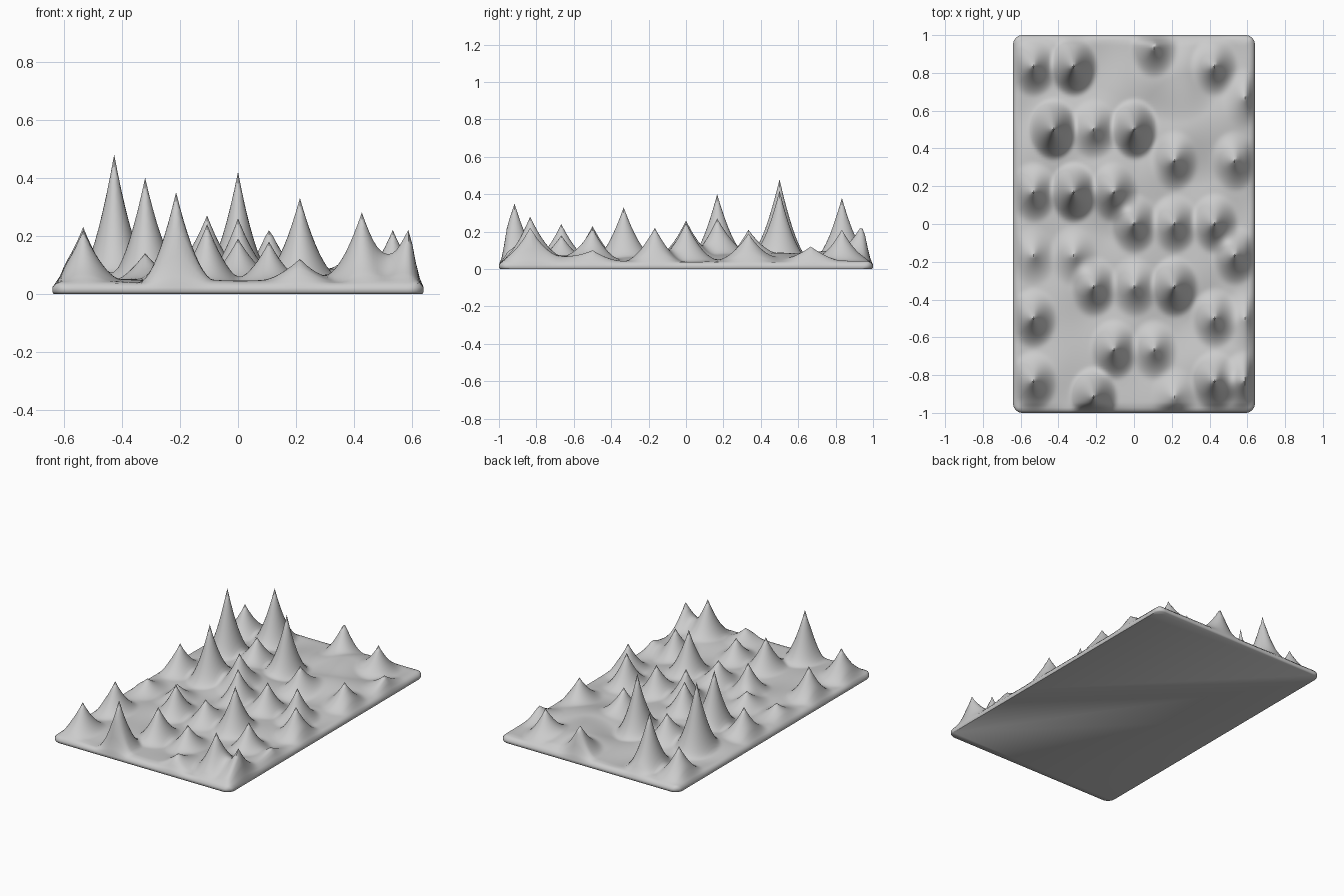
import bpy, bmesh, math

cube = bpy.data.objects.get("Cube")
if cube:
    bpy.data.objects.remove(cube, do_unlink=True)

HX, HY = 0.64, 1.0          # half size of the slab
NX, NY = 96, 144            # surface resolution
CX, CY = HX / 6, HY / 6     # layout cell of the peaks
CORNER = 0.05

# Peaks by row: row -> (column, height) pairs, in layout cells
peaks = {
    5.625: [(1, .23)],
    5: [(-5, .22), (-3, .38), (4, .21)],
    4: [(5.5, .12)],
    3: [(-4, .48), (-2, .22), (0, .42)],
    2: [(2, .21), (5, .19)],
    1: [(-5, .22), (-3, .40), (-1, .27)],
    0: [(0, .26), (2, .23), (4, .25)],
    -1: [(-5, .12), (-3, .14), (5, .22)],
    -2: [(-2, .23), (0, .19), (2, .33)],
    -3: [(-5, .23), (4, .22), (5.5, .10)],
    -4: [(-1, .24), (1, .18)],
    -5: [(-5, .22), (4, .28), (5.5, .22)],
    -5.5: [(-2, .35), (2, .12)],
}
PEAKS = [(c * CX, r * CY, h) for r, row in peaks.items() for c, h in row]

# Low wide mounds between the peaks: x, y, height, radius
MOUNDS = [(.22, .78, .05, .25), (.33, .5, .04, .3), (-.05, .2, .04, .3),
          (-.3, .4, .04, .35), (.15, -.2, .03, .35), (.45, -.75, .03, .3)]


def ground(x, y):
    """Gently rippled floor of the landscape."""
    z = 0.045 + 0.007 * math.sin(14 * (x - 0.7 * y)) * math.cos(5 * (x + y))
    for mx, my, h, r in MOUNDS:
        t = math.hypot(x - mx, y - my) / r
        if t < 1:
            z += h * (1 - t * t) ** 2
    return z


def height(x, y):
    edge = max(0.0, min(HX - abs(x), HY - abs(y)))
    fade = min(1.0, edge / 0.05)
    fade = fade * fade * (3 - 2 * fade)
    floor = ground(x, y)
    z = 0.036 + (floor - 0.036) * fade
    for px, py, h in PEAKS:
        t = math.hypot((x - px) / 0.13, (y - py) / 0.165)
        if t < 1:
            z += fade * (h - ground(px, py)) * (1 - t) ** 1.75
    lip = min(1.0, edge / 0.02)
    return z - 0.014 * (1 - math.sqrt(1 - (1 - lip) ** 2))


def round_corner(x, y):
    """Pull the square corners of the grid onto arcs."""
    u = (abs(x) - HX + CORNER) / CORNER
    v = (abs(y) - HY + CORNER) / CORNER
    if u <= 0 or v <= 0:
        return x, y
    nu, nv = u * math.sqrt(1 - v * v / 2), v * math.sqrt(1 - u * u / 2)
    return (math.copysign(HX - CORNER + CORNER * nu, x),
            math.copysign(HY - CORNER + CORNER * nv, y))


# Spiked top surface
bm = bmesh.new()
bmesh.ops.create_grid(bm, x_segments=NX, y_segments=NY, size=1)
for v in bm.verts:
    x, y = v.co.x * HX, v.co.y * HY
    z = height(x, y)
    x, y = round_corner(x, y)
    v.co = (x, y, z)

# Side wall, slightly tucked in at the foot, and flat underside
rim = [e for e in bm.edges if e.is_boundary]
for z, scale in ((0.008, 1.0), (0.0, 0.994)):
    new = bmesh.ops.extrude_edge_only(bm, edges=rim)["geom"]
    for v in (g for g in new if isinstance(g, bmesh.types.BMVert)):
        v.co = (v.co.x * scale, v.co.y * scale, z)
    rim = [g for g in new if isinstance(g, bmesh.types.BMEdge) and g.is_boundary]
bmesh.ops.contextual_create(bm, geom=rim)
bmesh.ops.recalc_face_normals(bm, faces=bm.faces)

mesh = bpy.data.meshes.new("spiked_terrain")
bm.to_mesh(mesh)
bm.free()
terrain = bpy.data.objects.new("spiked_terrain", mesh)
bpy.context.collection.objects.link(terrain)

# Single plain grey
grey = bpy.data.materials.new("light_grey")
grey.use_nodes = True
colour = (0.6, 0.6, 0.6, 1)
grey.diffuse_color = colour
grey.node_tree.nodes["Principled BSDF"].inputs["Base Color"].default_value = colour
mesh.materials.append(grey)

bpy.context.view_layer.objects.active = terrain
terrain.select_set(True)
bpy.ops.object.shade_smooth_by_angle(angle=math.radians(60))
